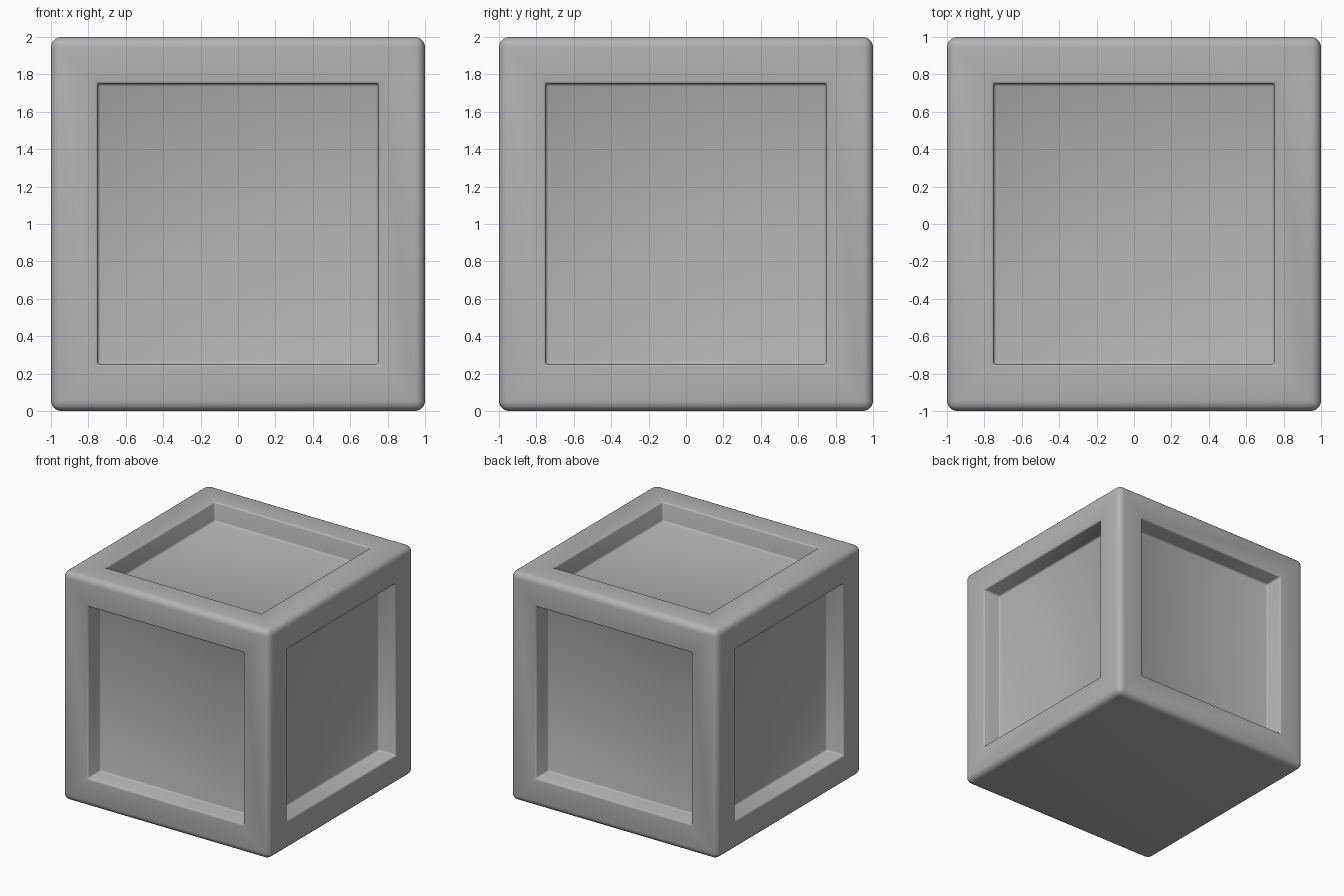
import bpy, bmesh

if "Cube" in bpy.data.objects:
    bpy.data.objects.remove(bpy.data.objects["Cube"])

PANEL_INSET = 0.25
PANEL_DEPTH = 0.17
RIM_RADIUS = 0.014
EDGE_RADIUS = 0.055


def is_corner(v):
    return all(abs(c) > 0.999 for c in v.co)


bm = bmesh.new()
bmesh.ops.create_cube(bm, size=2)

# Square sunken panel on every face except the underside
bm.normal_update()
for face in [f for f in bm.faces if f.normal.z > -0.5]:
    normal = face.normal.copy()
    bmesh.ops.inset_region(bm, faces=[face], thickness=PANEL_INSET,
                           use_even_offset=True)
    floor = bmesh.ops.extrude_discrete_faces(bm, faces=[face])["faces"][0]
    bmesh.ops.translate(bm, verts=floor.verts, vec=-normal * PANEL_DEPTH)

# Fine rounding of the panel rims, walls and floors
recess_edges = [e for e in bm.edges if not any(is_corner(v) for v in e.verts)]
bmesh.ops.bevel(bm, geom=recess_edges, offset=RIM_RADIUS, segments=2,
                profile=0.5, affect='EDGES')

# Broad rounding of the outer edges
outer_edges = [e for e in bm.edges if all(is_corner(v) for v in e.verts)]
bmesh.ops.bevel(bm, geom=outer_edges, offset=EDGE_RADIUS, segments=5,
                profile=0.5, affect='EDGES')

bmesh.ops.recalc_face_normals(bm, faces=bm.faces)
mesh = bpy.data.meshes.new("crate")
bm.to_mesh(mesh)
bm.free()

# Dark grey finish
grey = bpy.data.materials.new("dark_grey")
grey.diffuse_color = (0.45, 0.45, 0.45, 1)
grey.use_nodes = True
grey.node_tree.nodes["Principled BSDF"].inputs["Base Color"].default_value = grey.diffuse_color
mesh.materials.append(grey)

# Crate standing on the ground
crate = bpy.data.objects.new("crate", mesh)
crate.location.z = 1
bpy.context.collection.objects.link(crate)
bpy.context.view_layer.objects.active = crate
crate.select_set(True)
bpy.ops.object.shade_smooth_by_angle(angle=0.9)
